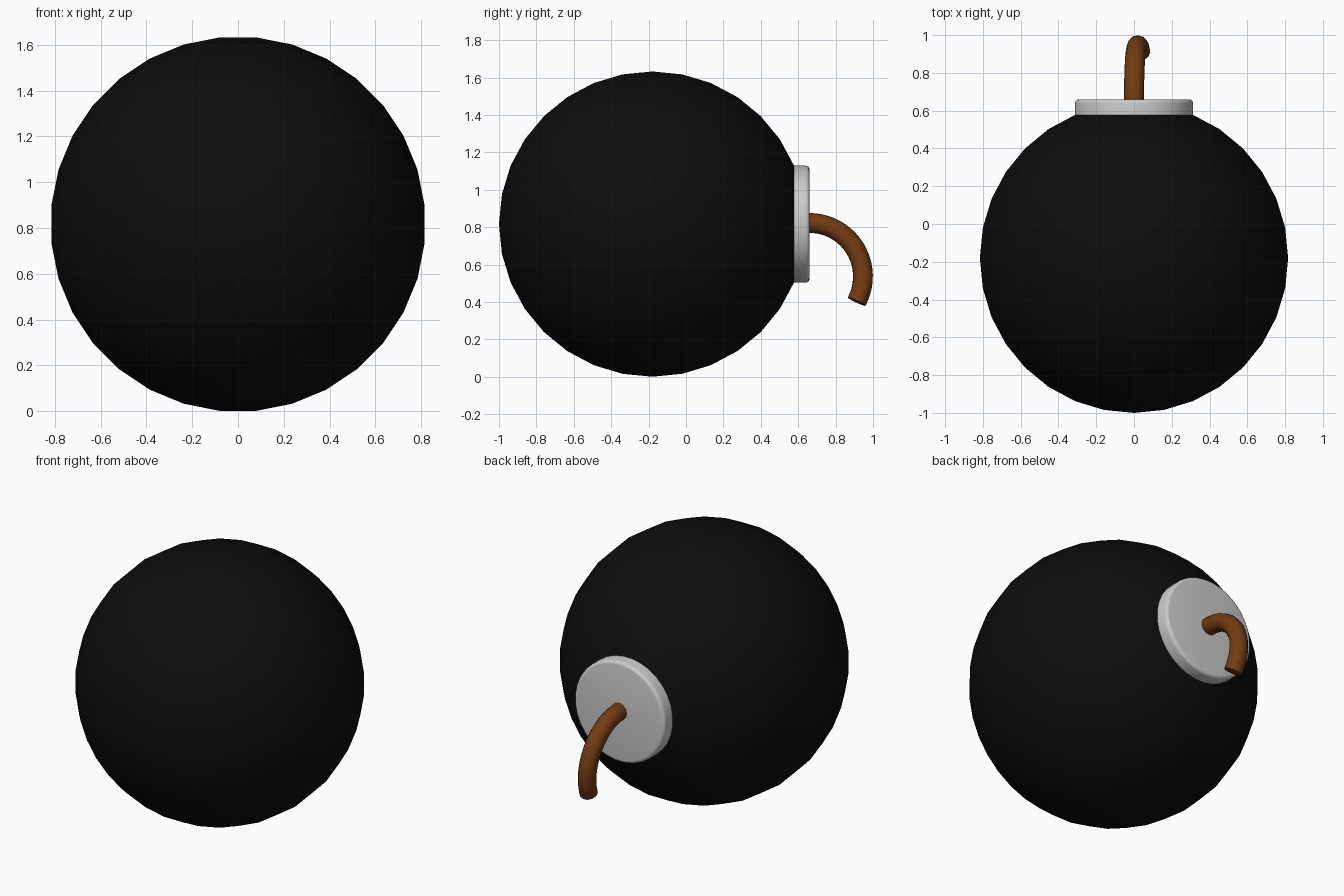
import bpy, bmesh
from math import sin, cos, pi, radians

if "Cube" in bpy.data.objects:
    bpy.data.objects.remove(bpy.data.objects["Cube"])

SEG, R = 32, 0.82
CY, CZ = -0.18, 0.817
STEP = 2 * pi / SEG


def material(name, rgb):
    m = bpy.data.materials.new(name)
    m.diffuse_color = (*rgb, 1)
    m.use_nodes = True
    m.node_tree.nodes["Principled BSDF"].inputs["Base Color"].default_value = m.diffuse_color
    return m


def lathe(name, profile):
    """Revolve (radius, y) points about the y axis; radius 0 closes to a point."""
    bm = bmesh.new()
    rings = []
    for r, y in profile:
        if r == 0:
            rings.append([bm.verts.new((0, y, CZ))] * SEG)
        else:
            rings.append([bm.verts.new((r * cos((i + .5) * STEP), y,
                                        CZ + r * sin((i + .5) * STEP))) for i in range(SEG)])
    for a, b in zip(rings, rings[1:]):
        for i in range(SEG):
            j = (i + 1) % SEG
            bm.faces.new(dict.fromkeys((a[i], b[i], b[j], a[j])))
    bmesh.ops.recalc_face_normals(bm, faces=bm.faces)
    me = bpy.data.meshes.new(name)
    bm.to_mesh(me)
    bm.free()
    ob = bpy.data.objects.new(name, me)
    bpy.context.collection.objects.link(ob)
    smooth(ob)
    return ob


def smooth(ob):
    bpy.ops.object.select_all(action='DESELECT')
    ob.select_set(True)
    bpy.context.view_layer.objects.active = ob
    bpy.ops.object.shade_smooth_by_angle(angle=radians(40))


# Round body, open where the cap sits
angles = [k * STEP for k in range(15)]
body = lathe("body", [(R * sin(a), CY - R * cos(a)) for a in angles])
body.data.materials.append(material("black", (0.004, 0.004, 0.004)))

# Cap: short collar with a rounded rim and flat end
cr, y0, y1, b = R * sin(angles[-1]), CY - R * cos(angles[-1]), 0.66, 0.02
rim = [(cr - b + b * cos(t * pi / 8), y1 - b + b * sin(t * pi / 8)) for t in range(5)]
lathe("cap", [(cr, y0)] + rim + [(0, y1)])

# Fuse: drooping tube, drifting slightly sideways
N = 20
cu = bpy.data.curves.new("fuse", 'CURVE')
cu.dimensions = '3D'
cu.bevel_depth = 0.053
cu.bevel_resolution = 4
cu.use_fill_caps = True
sp = cu.splines.new('POLY')
sp.points.add(N)
for i, p in enumerate(sp.points):
    t = i / N
    a = radians(91 - 119 * t)
    p.co = (0.034 * t * t, 0.66 + 0.286 * cos(a), 0.537 + 0.286 * sin(a), 1)
fuse = bpy.data.objects.new("fuse", cu)
bpy.context.collection.objects.link(fuse)
bpy.ops.object.select_all(action='DESELECT')
fuse.select_set(True)
bpy.context.view_layer.objects.active = fuse
bpy.ops.object.convert(target='MESH')
fuse = bpy.context.view_layer.objects.active
smooth(fuse)
fuse.data.materials.append(material("brown", (0.17, 0.045, 0.006)))
